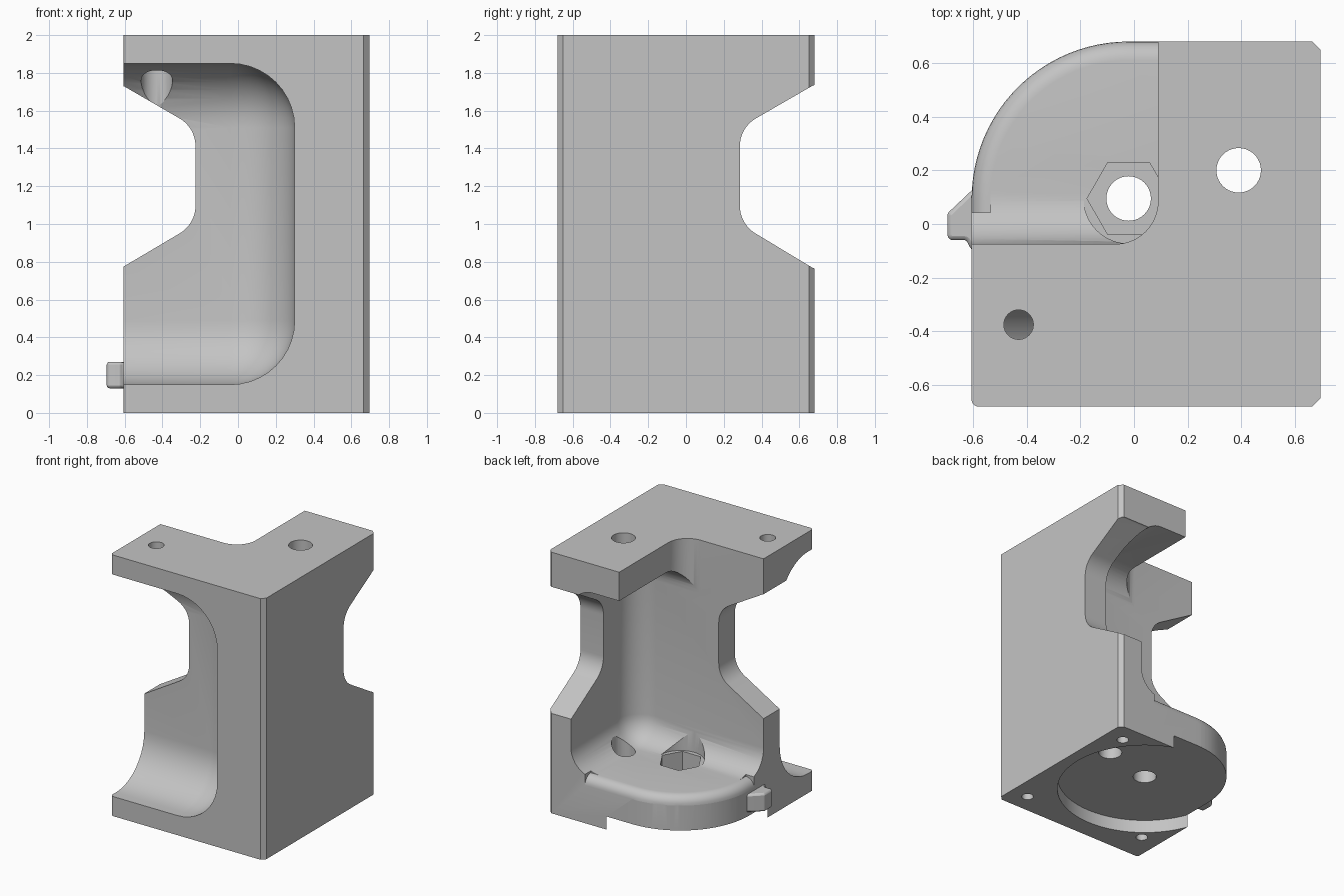
import bpy, bmesh, math
from mathutils import Vector

if "Cube" in bpy.data.objects:
    bpy.data.objects.remove(bpy.data.objects["Cube"])

grey = bpy.data.materials.new("plain_grey")
grey.diffuse_color = (0.55, 0.55, 0.55, 1)
grey.use_nodes = True
grey.node_tree.nodes["Principled BSDF"].inputs["Base Color"].default_value = grey.diffuse_color


def to_object(name, bm):
    bmesh.ops.recalc_face_normals(bm, faces=bm.faces[:])
    me = bpy.data.meshes.new(name)
    bm.to_mesh(me)
    bm.free()
    me.materials.append(grey)
    ob = bpy.data.objects.new(name, me)
    bpy.context.scene.collection.objects.link(ob)
    return ob


def rounded(corners, steps=10):
    """Outline from (x, y, radius) corners with filleted corners."""
    out = []
    for i, (x, y, r) in enumerate(corners):
        p = Vector((x, y))
        if r == 0:
            out.append(p)
            continue
        d1 = (Vector(corners[i - 1][:2]) - p).normalized()
        d2 = (Vector(corners[(i + 1) % len(corners)][:2]) - p).normalized()
        half = d1.angle(d2) / 2
        c = p + (d1 + d2).normalized() * (r / math.sin(half))
        t = r / math.tan(half)
        a, b = p + d1 * t - c, p + d2 * t - c
        a0 = math.atan2(a.y, a.x)
        da = (math.atan2(b.y, b.x) - a0 + math.pi) % (2 * math.pi) - math.pi
        for k in range(steps + 1):
            g = a0 + da * k / steps
            out.append(c + Vector((math.cos(g), math.sin(g))) * r)
    return out


def skin(name, rings):
    """Closed solid through a list of equal rings."""
    bm = bmesh.new()
    vs = [[bm.verts.new(p) for p in ring] for ring in rings]
    n = len(vs[0])
    for a, b in zip(vs, vs[1:]):
        for i in range(n):
            j = (i + 1) % n
            bm.faces.new((a[i], a[j], b[j], b[i]))
    bm.faces.new(vs[0][::-1])
    bm.faces.new(vs[-1])
    return to_object(name, bm)


def prism(name, pts, lo, hi, axis="z"):
    place = {"z": lambda u, v, w: (u, v, w),
             "y": lambda u, v, w: (u, w, v),
             "x": lambda u, v, w: (w, u, v)}[axis]
    return skin(name, [[place(p[0], p[1], w) for p in pts] for w in (lo, hi)])


def cylinder(name, x, y, r, lo, hi, sides=40):
    pts = [(x + r * math.cos(2 * math.pi * i / sides),
            y + r * math.sin(2 * math.pi * i / sides)) for i in range(sides)]
    return prism(name, pts, lo, hi)


def pocket(name, lo, hi, radius, depth_dir):
    """Box cutter, rounded where its right, inner, upper and lower faces meet."""
    bm = bmesh.new()
    bmesh.ops.create_cube(bm, size=1)
    for v in bm.verts:
        v.co = [lo[i] + (v.co[i] + 0.5) * (hi[i] - lo[i]) for i in range(3)]
    bm.normal_update()
    keep = lambda f: (f.normal.x > 0.5 or abs(f.normal.z) > 0.5
                      or f.normal.y * depth_dir > 0.5)
    edges = [e for e in bm.edges if all(keep(f) for f in e.link_faces)]
    bmesh.ops.bevel(bm, geom=edges, offset=radius, offset_type='OFFSET',
                    segments=10, profile=0.5, affect='EDGES')
    return to_object(name, bm)


# Full-height block with the large round back-left corner
body = prism("bracket_body", rounded([
    (-0.605, -0.68, 0.025), (0.665, -0.68, 0), (0.695, -0.65, 0),
    (0.695, 0.65, 0), (0.665, 0.68, 0), (-0.605, 0.68, 0.585)], 24), 0, 2)

cutters = []
add = cutters.append

# Front and back pockets with coved corners
add(pocket("front_pocket", (-1.2, -1.2, 0.15), (0.3, -0.27, 1.85), 0.34, 1))
add(pocket("back_pocket", (-1.2, -0.075, 0.36), (0.5, 1.2, 1.78), 0.19, -1))

# Open back-left corner of the top plate
add(prism("top_opening", rounded([
    (-1.2, -0.075, 0), (0.09, -0.075, 0.16), (0.09, 0.681, 0.0),
    (0.14, 0.73, 0), (0.14, 1.2, 0), (-1.2, 1.2, 0)]), 1.5, 2.5))

# Waists in the middle wall and the right wall
add(prism("middle_waist", rounded([
    (-0.9, 0.775, 0), (-0.605, 0.775, 0.03), (-0.225, 1.0, 0.17),
    (-0.225, 1.51, 0.17), (-0.605, 1.73, 0.03), (-0.9, 1.73, 0)]),
    -1.1, 1.1, "y"))
add(prism("right_waist", rounded([
    (1.0, 0.765, 0), (0.675, 0.765, 0.03), (0.285, 1.0, 0.17),
    (0.285, 1.51, 0.17), (0.675, 1.735, 0.03), (1.0, 1.735, 0)]),
    0.0, 1.1, "x"))

# Rounded rim along the curved floor edge
R = 0.07
profile = [(-R * (1 - math.sin(k * math.pi / 12)),
            0.36 - R * (1 - math.cos(k * math.pi / 12))) for k in range(7)]
profile += [(0.06, 0.36 - R), (0.06, 0.375), (-R, 0.375)]
stations = [((0.38, 0.68), (0, 1))]
for k in range(25):
    g = math.pi / 2 * (1 + k / 24)
    d = (math.cos(g), math.sin(g))
    stations.append(((-0.02 + 0.585 * d[0], 0.095 + 0.585 * d[1]), d))
stations.append(((-0.605, 0.04), (-1, 0)))
add(skin("rim_round", [[(p[0] + d[0] * o, p[1] + d[1] * o, z)
                        for o, z in profile] for p, d in stations]))

# Round recess under the floor
add(cylinder("underside_recess", -0.02, 0.095, 0.625, -0.5, 0.1, 72))

# Floor bore, nut seat and clearance, through bore, screw hole
add(cylinder("nut_clearance", -0.02, 0.095, 0.168, 0.362, 0.62))
add(cylinder("nut_seat", -0.02, 0.095, 0.155, 0.22, 0.45, 6))
add(cylinder("floor_bore", -0.02, 0.095, 0.083, -0.5, 0.5))
add(cylinder("through_bore", 0.39, 0.2, 0.083, -0.5, 2.5))
add(cylinder("screw_hole", -0.43, -0.375, 0.055, 1.6, 2.5))
add(cylinder("screw_head_clearance", -0.43, -0.375, 0.083, 1.2, 1.82))

# Small blind holes in the underside
for x, y in ((0.55, -0.53), (0.55, 0.53), (-0.45, -0.45)):
    add(cylinder("blind_hole", x, y, 0.042, -0.5, 0.12, 24))

bpy.context.view_layer.objects.active = body
for c in cutters:
    m = body.modifiers.new("cut", 'BOOLEAN')
    m.operation = 'DIFFERENCE'
    m.solver = 'EXACT'
    m.object = c
    bpy.ops.object.modifier_apply(modifier=m.name)
for c in cutters:
    bpy.data.objects.remove(c)

# Tab on the left side
tab = prism("side_tab", rounded([
    (-0.695, -0.06, 0.02), (-0.695, 0.04, 0.02), (-0.605, 0.125, 0),
    (-0.55, 0.125, 0), (-0.55, -0.1, 0), (-0.605, -0.1, 0),
    (-0.625, -0.06, 0.015)], 4), 0.13, 0.27)
bev = tab.modifiers.new("soft_edges", 'BEVEL')
bev.width = 0.015
bev.segments = 2
bev.limit_method = 'ANGLE'
bev.angle_limit = math.radians(50)

for ob in (body, tab):
    bpy.ops.object.select_all(action='DESELECT')
    ob.select_set(True)
    bpy.context.view_layer.objects.active = ob
    bpy.ops.object.shade_smooth_by_angle(angle=math.radians(25))
